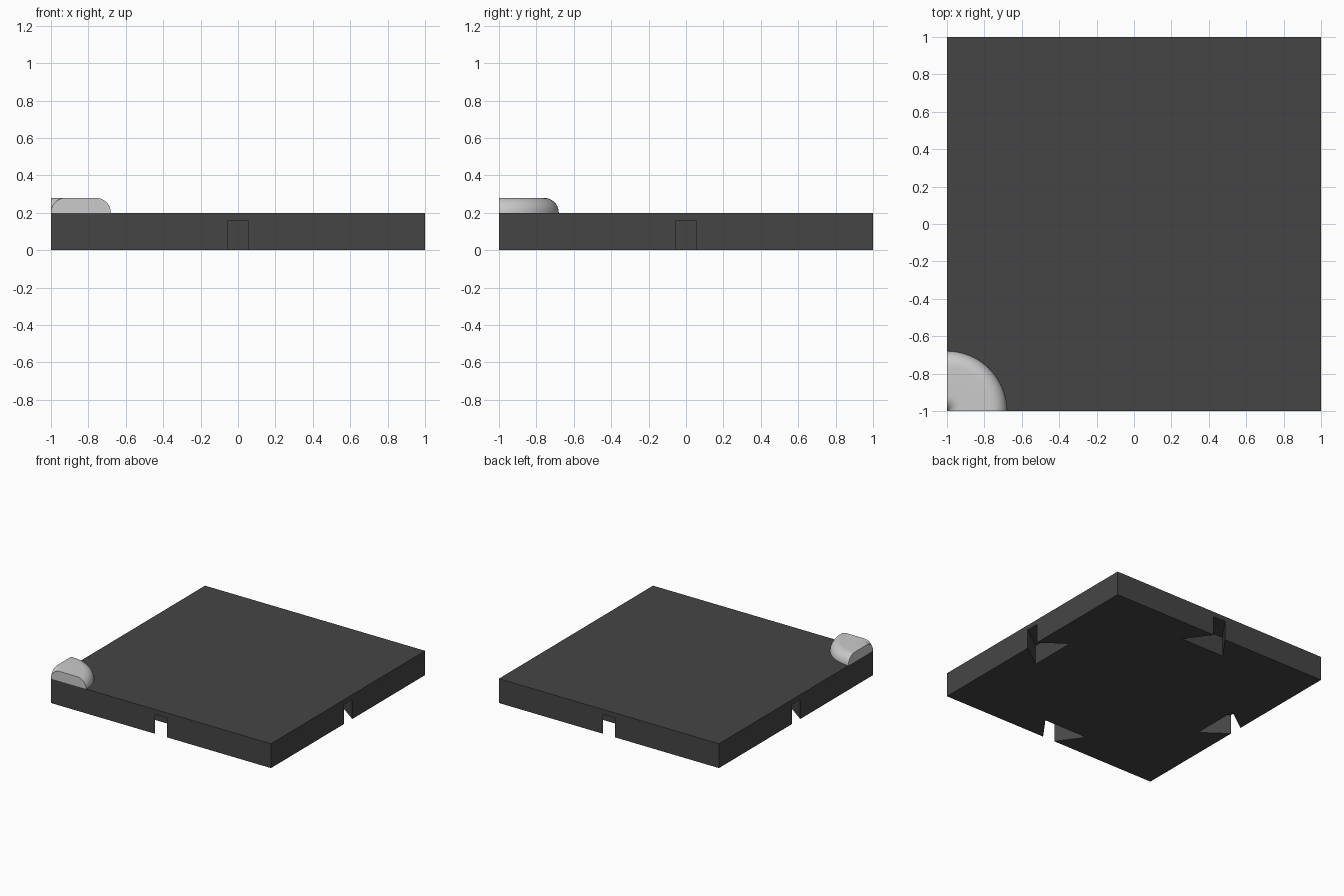
import bpy, bmesh, math
from mathutils import Matrix, Vector

if "Cube" in bpy.data.objects:
    bpy.data.objects.remove(bpy.data.objects["Cube"])


def make_object(name, bm, grey=None):
    bmesh.ops.recalc_face_normals(bm, faces=bm.faces)
    mesh = bpy.data.meshes.new(name)
    bm.to_mesh(mesh)
    bm.free()
    obj = bpy.data.objects.new(name, mesh)
    bpy.context.collection.objects.link(obj)
    if grey is not None:
        mat = bpy.data.materials.new(name + "_grey")
        mat.diffuse_color = (grey, grey, grey, 1)
        mat.use_nodes = True
        mat.node_tree.nodes["Principled BSDF"].inputs["Base Color"].default_value = mat.diffuse_color
        mesh.materials.append(mat)
    return obj


# Square floor tile
bm = bmesh.new()
bmesh.ops.create_cube(bm, size=1, matrix=Matrix.Translation((0, 0, 0.1)) @ Matrix.Diagonal((2, 2, 0.2, 1)))
tile = make_object("tile", bm, 0.06)

# Dovetail connector slots, one in the underside of each edge
outline = [(1.05, -0.055), (1.05, 0.055), (1, 0.055), (0.8, 0.2), (0.8, -0.2), (1, -0.055)]
bm = bmesh.new()
for i in range(4):
    turn = Matrix.Rotation(i * math.pi / 2, 4, 'Z')
    face = bm.faces.new([bm.verts.new(turn @ Vector((x, y, -0.05))) for x, y in outline])
    ext = bmesh.ops.extrude_face_region(bm, geom=[face])
    top = [g for g in ext["geom"] if isinstance(g, bmesh.types.BMVert)]
    bmesh.ops.translate(bm, verts=top, vec=(0, 0, 0.21))
slots = make_object("slot_cutter", bm)
slots.hide_render = True
slots.hide_viewport = True
slots.display_type = 'WIRE'
mod = tile.modifiers.new("slots", 'BOOLEAN')
mod.operation = 'DIFFERENCE'
mod.solver = 'EXACT'
mod.object = slots

# Corner bump: rounded profile swept a quarter turn about the tile corner
R, H, N = 0.32, 0.08, 10
arc = [(H * math.cos(a), H * math.sin(a)) for a in [i * math.pi / 2 / N for i in range(N + 1)]]
profile = [(H - c, s) for c, s in arc] + [(R - H + c, s) for c, s in reversed(arc)]
bm = bmesh.new()
face = bm.faces.new([bm.verts.new((-1 + r, -1, 0.2 + z)) for r, z in profile])
end = bmesh.ops.duplicate(bm, geom=[face])
bmesh.ops.spin(bm, geom=list(face.edges), cent=(-1, -1, 0), axis=(0, 0, 1),
               angle=math.pi / 2, steps=24)
end_verts = [g for g in end["geom"] if isinstance(g, bmesh.types.BMVert)]
bmesh.ops.rotate(bm, verts=end_verts, cent=(-1, -1, 0), matrix=Matrix.Rotation(math.pi / 2, 3, 'Z'))
bmesh.ops.remove_doubles(bm, verts=bm.verts, dist=1e-5)
bump = make_object("corner_bump", bm)
bpy.ops.object.select_all(action='DESELECT')
bump.select_set(True)
bpy.context.view_layer.objects.active = bump
bpy.ops.object.shade_smooth_by_angle(angle=math.radians(35))
